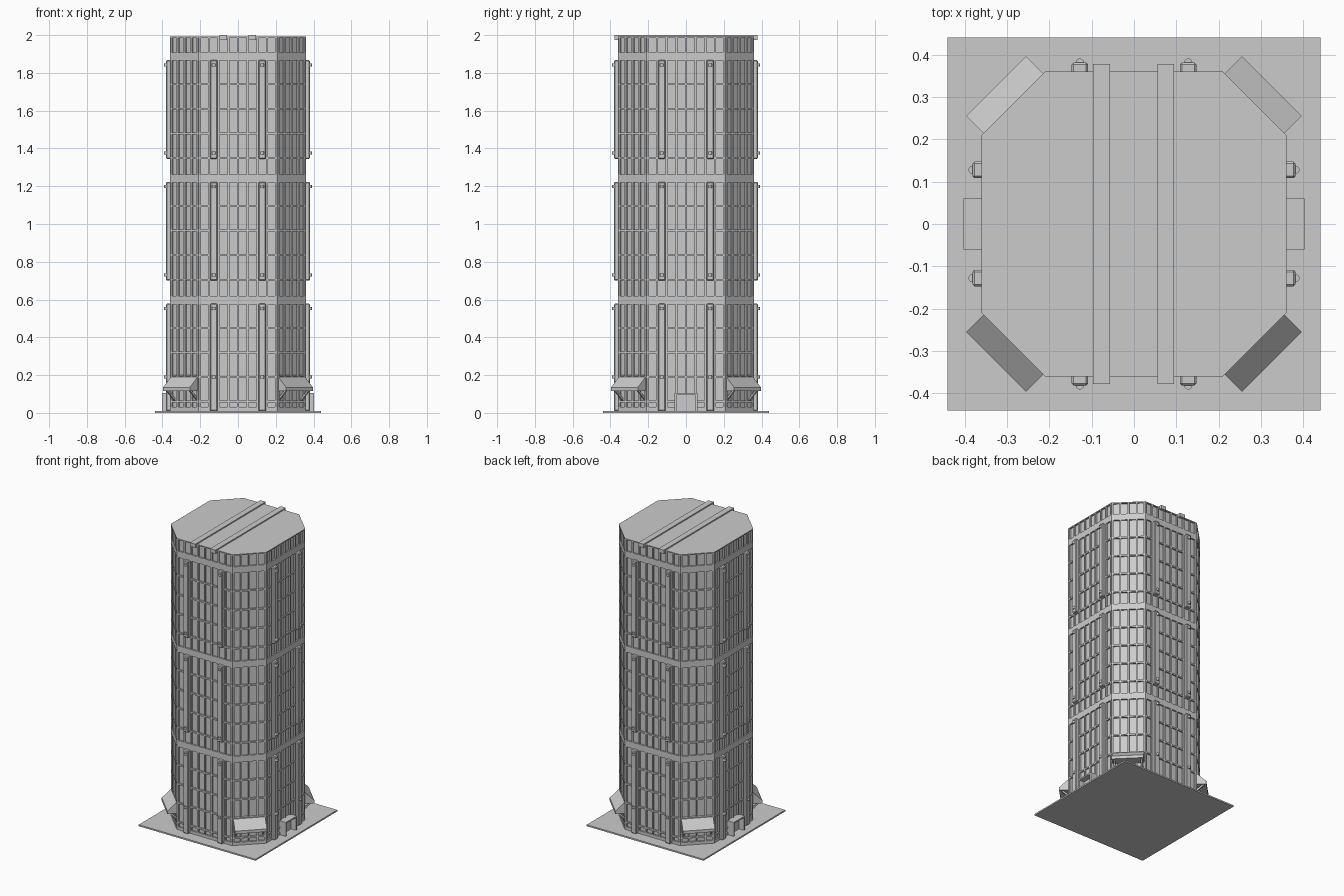
import bpy, bmesh, math
from mathutils import Matrix, Vector

if "Cube" in bpy.data.objects:
    bpy.data.objects.remove(bpy.data.objects["Cube"])

grey = bpy.data.materials.new("concrete grey")
grey.use_nodes = True
grey.diffuse_color = (0.6, 0.6, 0.6, 1)
grey.node_tree.nodes["Principled BSDF"].inputs["Base Color"].default_value = (0.6, 0.6, 0.6, 1)

CORE = 0.35       # half width of the recessed wall
CORNER = 0.205    # half length of each main wall
REVEAL = 0.01     # how far the frame stands proud
FLOOR = 0.645     # height of one storey block


def finish(name, bm):
    bmesh.ops.recalc_face_normals(bm, faces=bm.faces)
    mesh = bpy.data.meshes.new(name)
    bm.to_mesh(mesh)
    bm.free()
    mesh.materials.append(grey)
    obj = bpy.data.objects.new(name, mesh)
    bpy.context.scene.collection.objects.link(obj)
    return obj


def add_box(bm, lo, hi, frame=Matrix()):
    lo, hi = Vector(lo), Vector(hi)
    scale = Matrix.Diagonal((*(hi - lo), 1))
    bmesh.ops.create_cube(bm, size=1, matrix=frame @ Matrix.Translation((lo + hi) / 2) @ scale)


def add_prism(bm, ring, offset):
    # Sweep a closed ring of points along an offset
    base = [bm.verts.new(p) for p in ring]
    top = [bm.verts.new(Vector(p) + Vector(offset)) for p in ring]
    bm.faces.new(base)
    bm.faces.new(top)
    for i in range(len(ring)):
        j = (i + 1) % len(ring)
        bm.faces.new((base[i], base[j], top[j], top[i]))


def add_octagon(bm, out, z0, z1):
    h, c = CORE + out, CORNER + out * math.tan(math.pi / 8)
    ring = []
    for k in range(4):
        turn = Matrix.Rotation(k * math.pi / 2, 3, 'Z')
        ring += [turn @ Vector((h, -c, z0)), turn @ Vector((h, c, z0))]
    add_prism(bm, ring, (0, 0, z1 - z0))


def wall_frame(k):
    # Local x along the wall, local y outward from the wall surface, k in eighths of a turn
    dist = CORE if k % 2 == 0 else (CORE + CORNER) / math.sqrt(2)
    return Matrix.Rotation(k * math.pi / 4, 4, 'Z') @ Matrix.Translation((0, dist, 0))


# Ground slab, tower core and plinth
bm = bmesh.new()
add_box(bm, (-0.44, -0.44, 0), (0.44, 0.44, 0.01))
finish("ground_slab", bm)
bm = bmesh.new()
add_octagon(bm, 0, 0.01, 1.985)
finish("tower_core", bm)

# Horizontal frame: plinth, transoms, storey bands and roof rim
bm = bmesh.new()
add_octagon(bm, REVEAL, 0.01, 0.03)
for s in range(3):
    z = s * FLOOR
    for row in range(4):
        zr = z + 0.06 + row * 0.13
        add_octagon(bm, REVEAL, zr - 0.005, zr + 0.005)
    add_octagon(bm, REVEAL, z + 0.575, z + 0.618)
add_octagon(bm, REVEAL, 1.985, 1.992)
finish("horizontal_frame", bm)

# Vertical mullions on all eight walls
bm = bmesh.new()
for k in range(8):
    half, cols = (CORNER, 8) if k % 2 == 0 else ((CORE - CORNER) / math.sqrt(2), 4)
    for i in range(cols + 1):
        x = -half + 2 * half * i / cols
        x = max(-half + 0.004, min(half - 0.004, x))
        add_box(bm, (x - 0.005, -0.01, 0.01), (x + 0.005, REVEAL, 1.985), wall_frame(k))
finish("mullions", bm)

# Pilasters with round lamps, a pair on each main wall and storey
pil, lamps = bmesh.new(), bmesh.new()
for k in (0, 2, 4, 6):
    frame = wall_frame(k)
    for x in (-0.128, 0.128):
        for s in range(3):
            bottom = 0.01 if s == 0 else s * FLOOR + 0.055
            top = s * FLOOR + 0.578
            add_box(pil, (x - 0.02, -0.01, bottom), (x + 0.02, 0.031, top), frame)
            for z in (s * FLOOR + (0.19 if s == 0 else 0.085), top - 0.025):
                bmesh.ops.create_cone(lamps, cap_ends=True, segments=12, radius1=0.01,
                                      radius2=0.01, depth=0.016,
                                      matrix=frame @ Matrix.Translation((x, 0.031, z)))
pilasters = finish("pilasters", pil)
bevel = pilasters.modifiers.new("soft_edges", 'BEVEL')
bevel.width = 0.005
bevel.segments = 1
finish("pilaster_lamps", lamps)

# Two beams across the roof with drop ends
bm = bmesh.new()
for x in (-0.077, 0.075):
    add_box(bm, (x - 0.02, -0.378, 1.985), (x + 0.02, 0.378, 2.0))
    for y in (-0.369, 0.369):
        add_box(bm, (x - 0.02, y - 0.009, 1.975), (x + 0.02, y + 0.009, 2.0))
finish("roof_beams", bm)

# Sloping canopies with struts on the four corner walls
canopy, struts = bmesh.new(), bmesh.new()
for k in (1, 3, 5, 7):
    frame = wall_frame(k)
    profile = [(0, 0.2), (0.068, 0.135), (0.068, 0.115), (0, 0.115)]
    start = len(canopy.verts)
    add_prism(canopy, [(-0.1, y, z) for y, z in profile], (0.2, 0, 0))
    canopy.verts.ensure_lookup_table()
    bmesh.ops.transform(canopy, matrix=frame, verts=canopy.verts[start:])
    for x in (-0.09, 0.08):
        start = len(struts.verts)
        add_prism(struts, [(x, y, z) for y, z in
                           ((0, 0.065), (0.055, 0.115), (0.04, 0.115), (0, 0.08))], (0.01, 0, 0))
        struts.verts.ensure_lookup_table()
        bmesh.ops.transform(struts, matrix=frame, verts=struts.verts[start:])
finish("corner_canopies", canopy)
finish("canopy_struts", struts)

# Door porches on the left and right walls
bm, doors = bmesh.new(), bmesh.new()
for k in (2, 6):
    frame = wall_frame(k)
    for side in (-1, 1):
        x = side * 0.055
        add_box(bm, (x - 0.005, 0, 0.01), (x + 0.005, 0.052, 0.105), frame)
    add_box(bm, (-0.06, 0, 0.095), (0.06, 0.052, 0.105), frame)
    add_box(doors, (-0.05, 0, 0.01), (0.05, 0.015, 0.095), frame)
finish("door_porches", bm)
finish("doors", doors)
